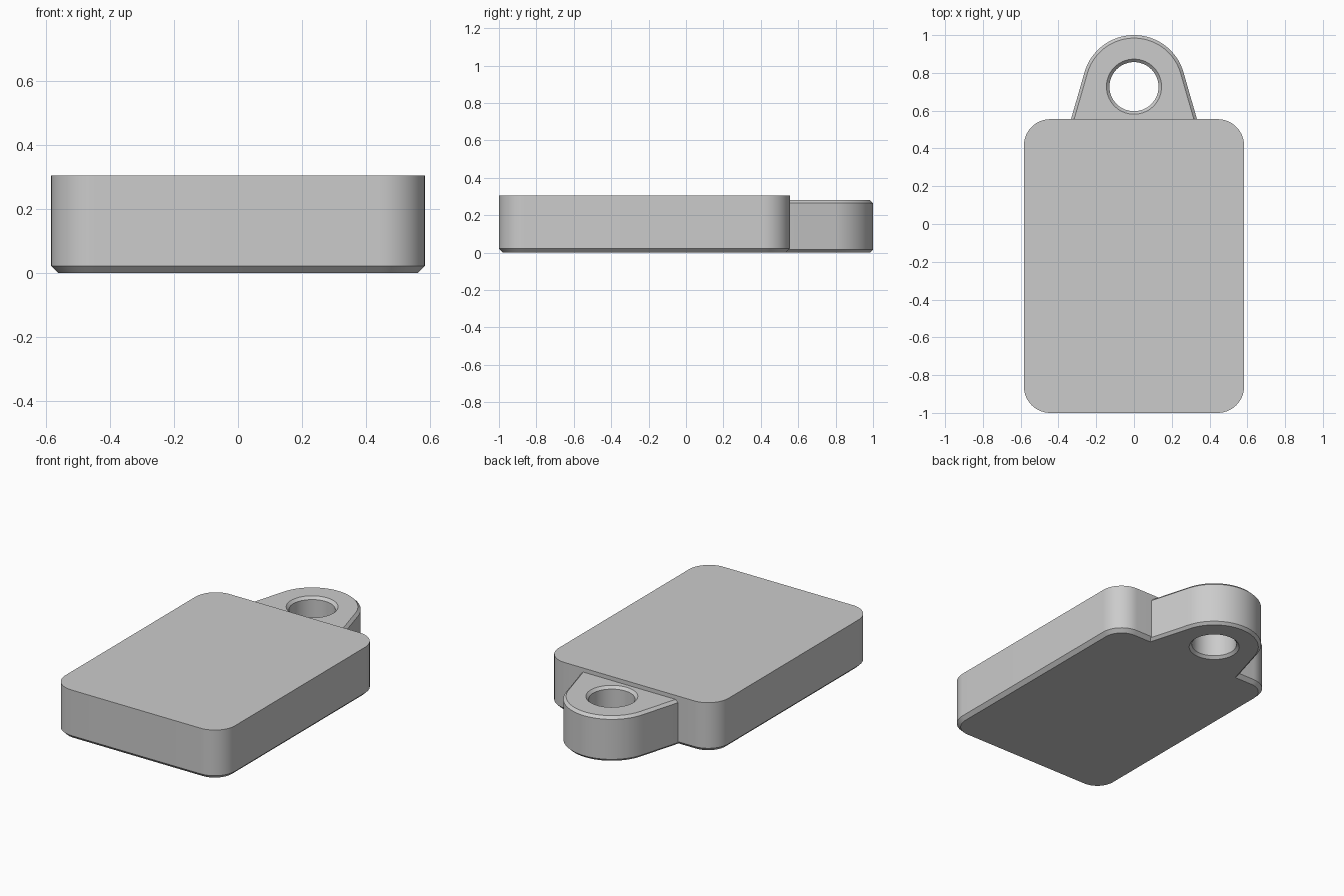
import bpy, bmesh
from math import pi, sin, cos, radians

cube = bpy.data.objects.get("Cube")
if cube:
    bpy.data.objects.remove(cube, do_unlink=True)

grey = bpy.data.materials.new("light grey")
grey.use_nodes = True
grey.diffuse_color = (0.6, 0.6, 0.6, 1)
grey.node_tree.nodes["Principled BSDF"].inputs["Base Color"].default_value = (0.6, 0.6, 0.6, 1)


def arc(cx, cy, r, start, end, steps):
    angles = [start + (end - start) * i / steps for i in range(steps + 1)]
    return [(cx + r * cos(a), cy + r * sin(a)) for a in angles]


def loft(name, sections):
    """Closed solid through matching (height, outline) sections."""
    bm = bmesh.new()
    rings = [[bm.verts.new((x, y, z)) for x, y in outline] for z, outline in sections]
    for low, high in zip(rings, rings[1:]):
        for i in range(len(low)):
            j = (i + 1) % len(low)
            bm.faces.new((low[i], low[j], high[j], high[i]))
    bm.faces.new(rings[0][::-1])
    bm.faces.new(rings[-1])
    mesh = bpy.data.meshes.new(name)
    bm.to_mesh(mesh)
    bm.free()
    mesh.materials.append(grey)
    ob = bpy.data.objects.new(name, mesh)
    bpy.context.collection.objects.link(ob)
    return ob


def combine(target, helper, operation):
    mod = target.modifiers.new(operation, 'BOOLEAN')
    mod.operation, mod.solver, mod.object = operation, 'EXACT', helper
    bpy.context.view_layer.objects.active = target
    bpy.ops.object.modifier_apply(modifier=mod.name)
    bpy.data.objects.remove(helper, do_unlink=True)


# Outlines, each shrunk by an inset for the chamfers
HALF_W, FRONT, BACK, CORNER = 0.583, -1.0, 0.555, 0.14
EYE_Y, EYE_R, HOLE_R = 0.727, 0.273, 0.13
SLOPE = radians(16)


def body_outline(inset):
    x, r = HALF_W - CORNER, CORNER - inset
    centres = [(x, BACK - CORNER), (-x, BACK - CORNER), (-x, FRONT + CORNER), (x, FRONT + CORNER)]
    return [p for i, (cx, cy) in enumerate(centres)
            for p in arc(cx, cy, r, i * pi / 2, (i + 1) * pi / 2, 14)]


def lug_outline(inset):
    r, foot_y = EYE_R - inset, 0.45
    foot_x = (r - sin(SLOPE) * (foot_y - EYE_Y)) / cos(SLOPE)
    return [(foot_x, foot_y)] + arc(0, EYE_Y, r, SLOPE, pi - SLOPE, 40) + [(-foot_x, foot_y)]


def hole_outline(grow):
    return arc(0, EYE_Y, HOLE_R + grow, 0, 2 * pi, 56)[:-1]


# Rounded slab, chamfered underneath
tag = loft("tag_body", [(0, body_outline(0.022)), (0.022, body_outline(0)), (0.305, body_outline(0))])

# Hanging lug, chamfered above and below
LUG_TOP, CH = 0.28, 0.016
lug = loft("hanging_lug", [(0, lug_outline(CH)), (CH, lug_outline(0)),
                           (LUG_TOP - CH, lug_outline(0)), (LUG_TOP, lug_outline(CH))])
combine(tag, lug, 'UNION')

# Countersunk hole through the lug
hole = loft("hole_cutter", [(-0.01, hole_outline(CH + 0.01)), (CH, hole_outline(0)),
                            (LUG_TOP - CH, hole_outline(0)), (LUG_TOP + 0.01, hole_outline(CH + 0.01))])
combine(tag, hole, 'DIFFERENCE')

# Smooth the rounded walls, keep the chamfers crisp
bpy.ops.object.select_all(action='DESELECT')
tag.select_set(True)
bpy.context.view_layer.objects.active = tag
bpy.ops.object.shade_smooth_by_angle(angle=radians(25))
